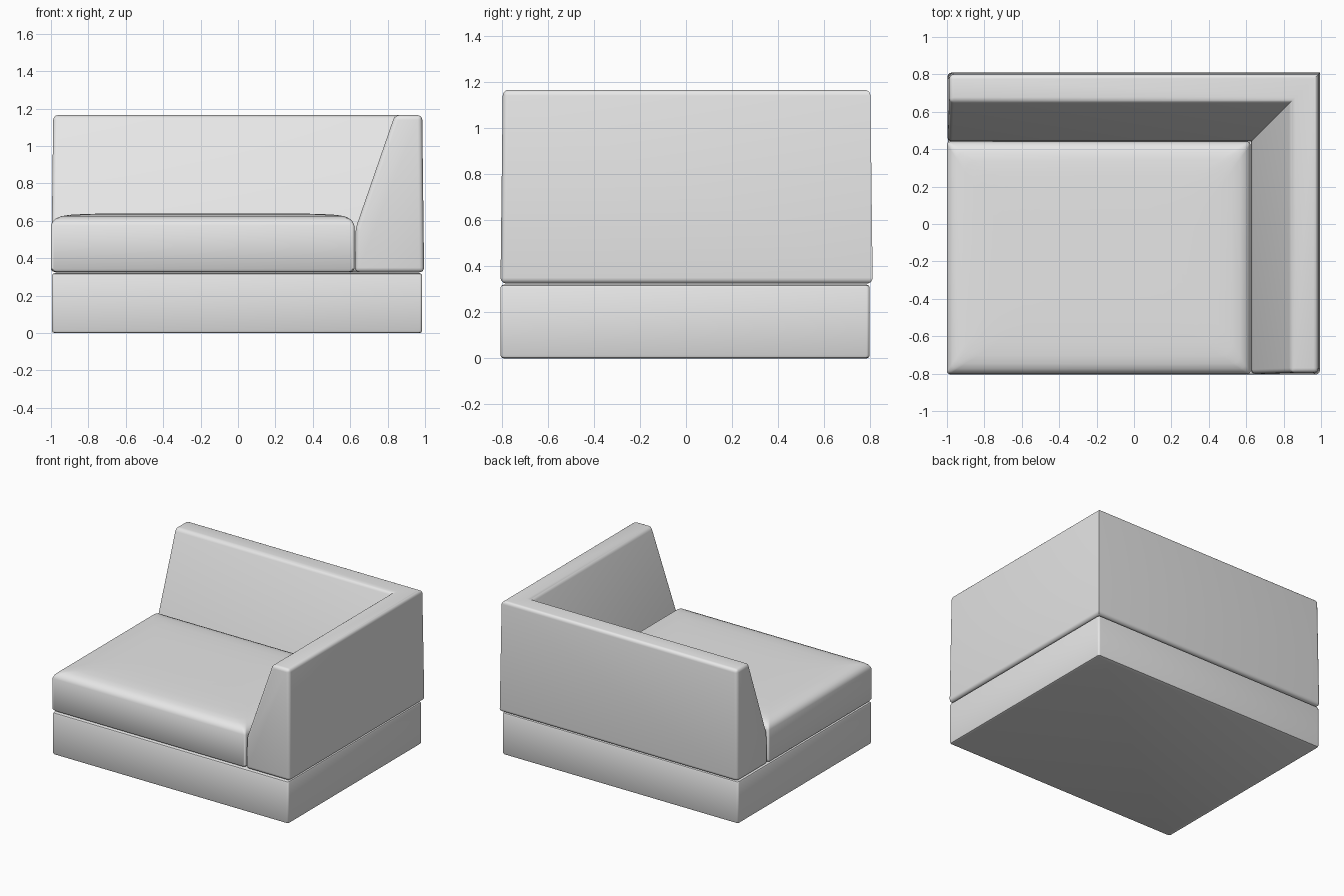
import bpy
import bmesh
import math

cube = bpy.data.objects.get("Cube")
if cube:
    bpy.data.objects.remove(cube, do_unlink=True)

# Upholstery material
fabric = bpy.data.materials.new("light_grey_fabric")
fabric.use_nodes = True
grey = (0.8, 0.8, 0.8, 1)
fabric.diffuse_color = grey
fabric.node_tree.nodes["Principled BSDF"].inputs["Base Color"].default_value = grey


def finish(bm, name):
    """Turn a bmesh into a smooth-shaded object."""
    bmesh.ops.recalc_face_normals(bm, faces=bm.faces[:])
    mesh = bpy.data.meshes.new(name)
    bm.to_mesh(mesh)
    bm.free()
    obj = bpy.data.objects.new(name, mesh)
    bpy.context.collection.objects.link(obj)
    mesh.materials.append(fabric)
    bpy.ops.object.select_all(action="DESELECT")
    bpy.context.view_layer.objects.active = obj
    obj.select_set(True)
    bpy.ops.object.shade_smooth_by_angle(angle=math.radians(35))
    return obj


def loft(bm, rings):
    """Skin equal-length closed rings and cap both ends."""
    loops = [[bm.verts.new(p) for p in ring] for ring in rings]
    for a, b in zip(loops, loops[1:]):
        for i in range(len(a)):
            j = (i + 1) % len(a)
            bm.faces.new((a[i], a[j], b[j], b[i]))
    bm.faces.new(loops[0])
    bm.faces.new(loops[-1])
    return loops


def rounded_rect(x0, x1, y0, y1, radius, z, steps=5):
    """Points of a rounded rectangle at height z."""
    corners = ((x1, y1, -1, -1), (x0, y1, 1, -1), (x0, y0, 1, 1), (x1, y0, -1, 1))
    points = []
    for q, (x, y, sx, sy) in enumerate(corners):
        for k in range(steps + 1):
            a = math.pi / 2 * (q + k / steps)
            points.append((x + sx * radius + radius * math.cos(a),
                           y + sy * radius + radius * math.sin(a), z))
    return points


def stacked_block(name, x0, x1, y0, y1, layers):
    """Block lofted through layers of (height, inset)."""
    bm = bmesh.new()
    loft(bm, [rounded_rect(x0 + d, x1 - d, y0 + d, y1 - d, 0.014 + d * 0.5, z)
              for z, d in layers])
    return finish(bm, name)


# Plinth with slightly softened edges
stacked_block("base", -0.995, 0.985, -0.805, 0.797,
              [(0, 0.014), (0.004, 0.004), (0.014, 0),
               (0.306, 0), (0.316, 0.004), (0.32, 0.014)])

# Seat cushion with a crowned top
stacked_block("seat_cushion", -1.0, 0.622, -0.802, 0.44,
              [(0.325, 0.025), (0.33, 0.008), (0.342, 0), (0.575, 0),
               (0.598, 0.01), (0.614, 0.028), (0.625, 0.055),
               (0.632, 0.1), (0.636, 0.17), (0.639, 0.28), (0.64, 0.42)])

# Backrest and left arm: one wedge profile swept around a mitred corner
# Profile points are (distance in from the outside, height)
profile = [(0, 0.325), (0.01, 1.165), (0.157, 1.165), (0.366, 0.56), (0.37, 0.325)]
bm = bmesh.new()


def lean(z):
    return 0.012 * (z - 0.325)


loops = loft(bm, [
    [(-0.998 + lean(z), 0.81 - d, z) for d, z in profile],
    [(0.995 - d, 0.81 - d, z) for d, z in profile],
    [(0.995 - d, -0.805 + lean(z), z) for d, z in profile],
])
mitre = set(loops[1])
soft = [e for e in bm.edges if not all(v in mitre for v in e.verts)]
bmesh.ops.bevel(bm, geom=soft, offset=0.025, offset_type="OFFSET",
                segments=5, profile=0.5, affect="EDGES", clamp_overlap=True)
finish(bm, "backrest_and_left_arm")
